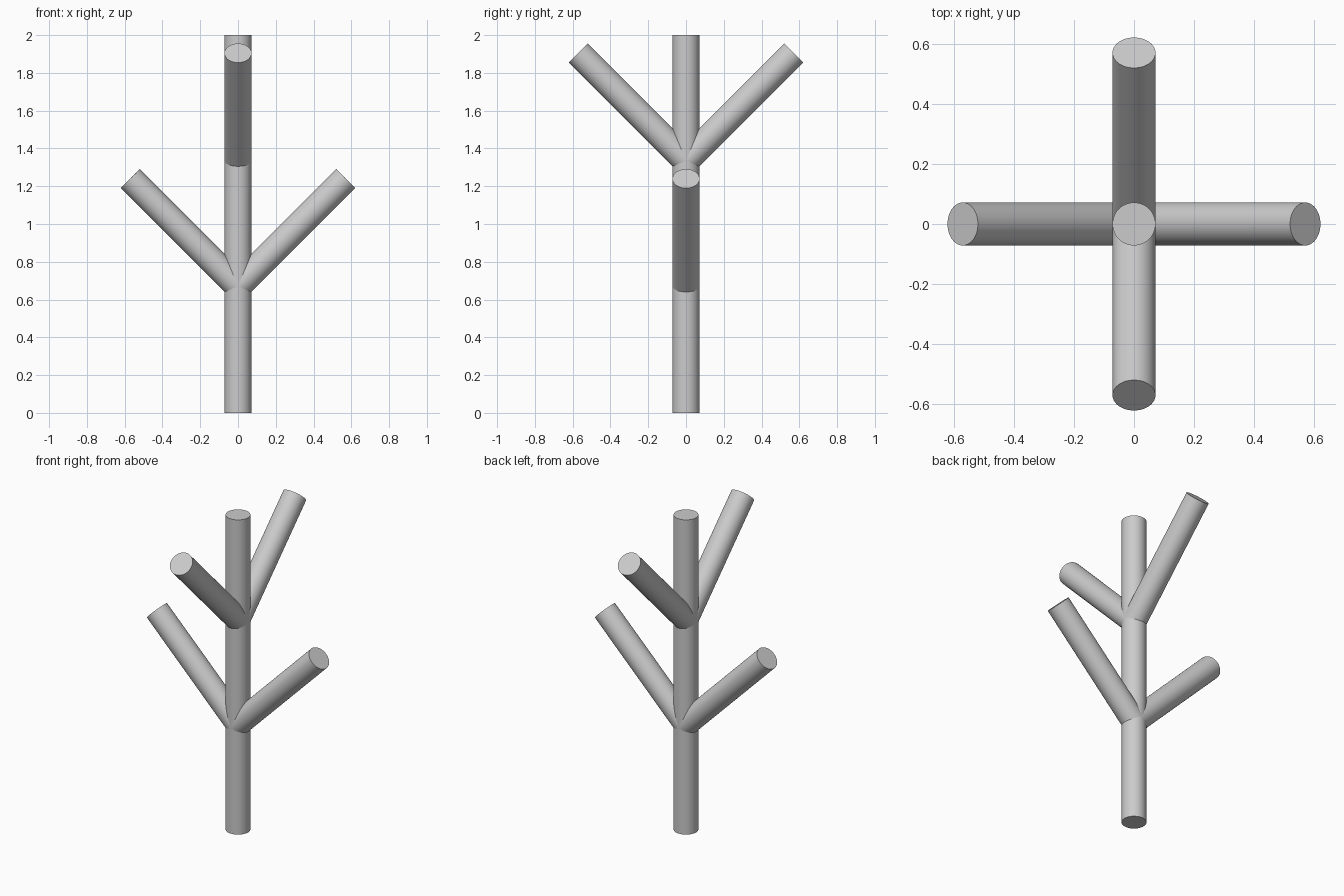
import bpy
import math
from mathutils import Vector

default = bpy.data.objects.get("Cube")
if default:
    bpy.data.objects.remove(default, do_unlink=True)

RADIUS = 0.0715
REACH = 0.57        # sideways distance from the trunk axis to a branch tip

grey = bpy.data.materials.new("plain grey")
grey.use_nodes = True
colour = (0.6, 0.6, 0.6, 1)
grey.diffuse_color = colour
grey.node_tree.nodes["Principled BSDF"].inputs["Base Color"].default_value = colour


def add_rod(name, start, end):
    """Round, flat-ended rod between two points."""
    start, end = Vector(start), Vector(end)
    axis = end - start
    bpy.ops.mesh.primitive_cylinder_add(
        vertices=64, radius=RADIUS, depth=axis.length,
        location=(start + end) / 2,
        rotation=axis.to_track_quat('Z', 'Y').to_euler())
    rod = bpy.context.object
    rod.name = name
    rod.data.materials.append(grey)
    bpy.ops.object.shade_smooth_by_angle(angle=math.radians(30))


# Upright trunk
add_rod("trunk", (0, 0, 0), (0, 0, 2))

# Two crossed pairs of branches rising at 45 degrees
branches = {
    "lower_left_branch": (1, 0, 0.67),
    "lower_right_branch": (-1, 0, 0.67),
    "upper_front_branch": (0, -1, 1.335),
    "upper_back_branch": (0, 1, 1.335),
}
for name, (x, y, fork) in branches.items():
    add_rod(name, (0, 0, fork), (x * REACH, y * REACH, fork + REACH))
